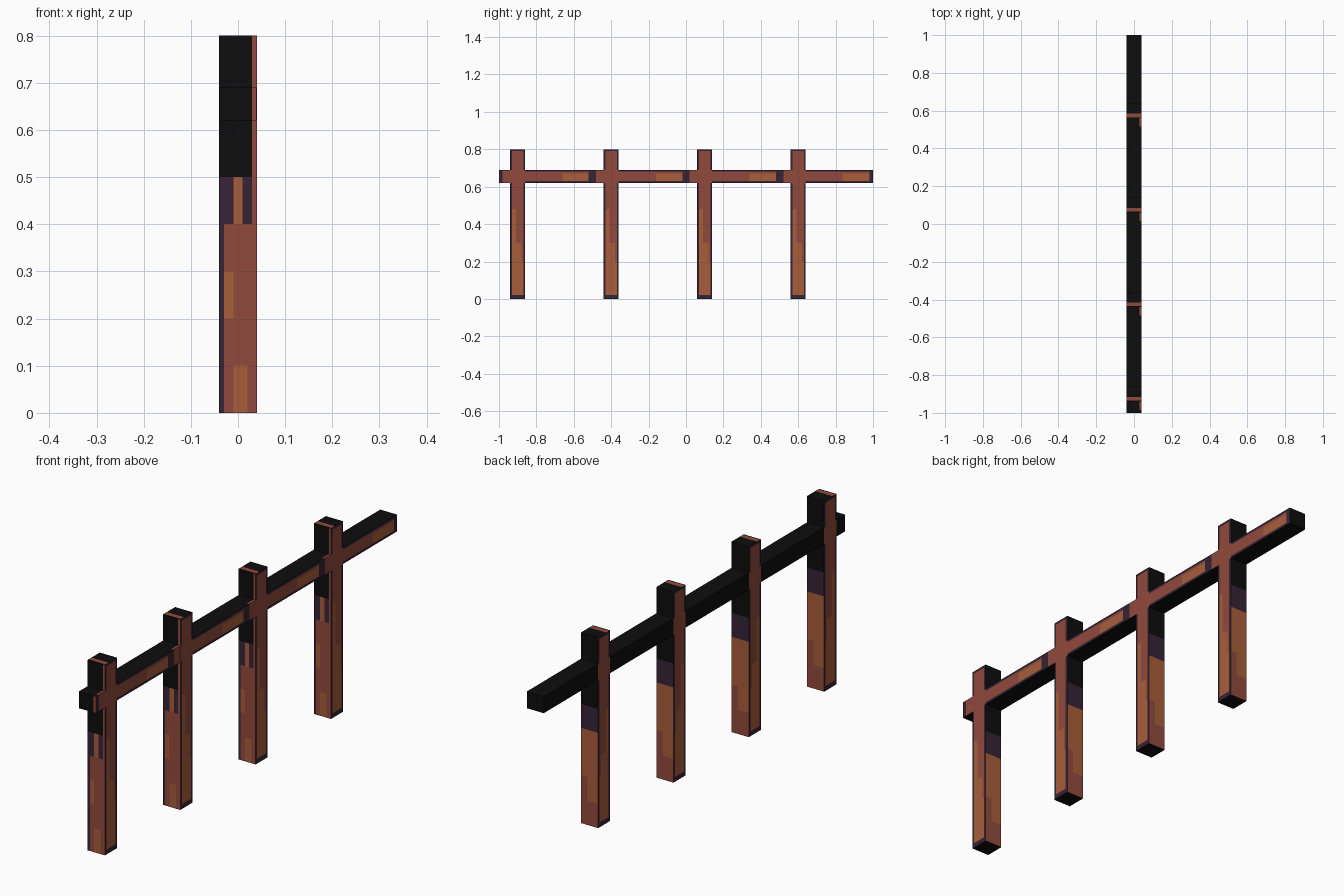
import bpy, bmesh
from mathutils import Vector

if "Cube" in bpy.data.objects:
    bpy.data.objects.remove(bpy.data.objects["Cube"])

# Flat colours
COLOURS = [("charcoal black", (0.004, 0.004, 0.004)),
           ("dark plum", (0.036, 0.017, 0.035)),
           ("red brown", (0.288, 0.067, 0.045)),
           ("rust orange", (0.392, 0.109, 0.042))]
BLACK, PLUM, RED, ORANGE = range(4)
mats = []
for name, rgb in COLOURS:
    m = bpy.data.materials.new(name)
    m.diffuse_color = (*rgb, 1)
    m.use_nodes = True
    m.node_tree.nodes["Principled BSDF"].inputs["Base Color"].default_value = m.diffuse_color
    mats.append(m)


def cut_box(name, lo, hi, cuts, rule, loc=(0, 0, 0)):
    """Box sliced along each axis; every face coloured by rule(centre, normal)."""
    bm = bmesh.new()
    bmesh.ops.create_cube(bm, size=1)
    for v in bm.verts:
        v.co = Vector([lo[i] + (v.co[i] + 0.5) * (hi[i] - lo[i]) for i in range(3)])
    for axis, values in enumerate(cuts):
        n = Vector((0, 0, 0))
        n[axis] = 1
        for c in values:
            bmesh.ops.bisect_plane(bm, geom=bm.verts[:] + bm.edges[:] + bm.faces[:],
                                   plane_co=n * c, plane_no=n)
    bm.normal_update()
    for f in bm.faces:
        f.material_index = rule(f.calc_center_median(), f.normal)
    me = bpy.data.meshes.new(name)
    bm.to_mesh(me)
    bm.free()
    for m in mats:
        me.materials.append(m)
    ob = bpy.data.objects.new(name, me)
    ob.location = loc
    bpy.context.collection.objects.link(ob)
    return ob


def post_rule(c, n):
    x, y, z = c
    if abs(n.z) > 0.5:                       # top with worn strip, dark base
        return RED if n.z > 0 and -0.035 < y < -0.015 else BLACK
    if abs(n.x) > 0.5:                       # broad sides: plum rim, rust heart
        if z < 0.02 or z > 0.79:
            return PLUM
        if abs(y) > 0.03:
            return RED if 0.62 < z < 0.69 else PLUM
        if z < 0.2 or (z < 0.3 and y < 0.02) or (0.3 < z < 0.48 and y < -0.01):
            return ORANGE
        return RED
    if n.y < 0:                              # front: charred top, worn corner
        if x > 0.03:
            return RED
        if z > 0.5:
            return BLACK
        if z > 0.4:
            return ORANGE if -0.01 < x < 0.01 else PLUM
        if x < -0.03:
            return PLUM
        if (0.2 < z < 0.3 and x < -0.01) or (z < 0.1 and -0.01 < x < 0.02):
            return ORANGE
        return RED
    if z > 0.5:                              # back: charred top, rust band
        return BLACK
    if z > 0.4:
        return PLUM
    return ORANGE if z > 0.2 or (z > 0.1 and x < 0.01) else RED


def rail_rule(c, n):
    x, y, z = c
    u = (y + 1) % 0.5                        # pattern repeats once per post
    if n.x > 0.5:
        if 0.02 < u < 0.14:
            return RED
        if z < 0.63 or z > 0.68 or u < 0.02 or u > 0.48:
            return PLUM
        return ORANGE if u > 0.34 and z < 0.67 else RED
    if n.y < -0.5 and x > 0.03:
        return RED
    if n.z > 0.5 and x > 0.03 and 0.015 < u < 0.06:
        return RED
    return BLACK


# Four posts
post_cuts = [(-0.03, -0.01, 0.01, 0.02, 0.03),
             (-0.035, -0.03, -0.015, -0.01, 0.02, 0.03),
             (0.02, 0.1, 0.2, 0.3, 0.4, 0.48, 0.5, 0.62, 0.69, 0.79)]
for k in range(4):
    cut_box(f"post_{k + 1}", (-0.04, -0.04, 0), (0.04, 0.04, 0.8), post_cuts,
            post_rule, (0, -0.9 + 0.5 * k, 0))

# Long rail through the posts, a hair narrower so the posts show on the sides
rail_y = [-1 + 0.5 * k + u for k in range(4)
          for u in (0, 0.015, 0.02, 0.06, 0.14, 0.34, 0.48)][1:]
cut_box("rail", (-0.0395, -1, 0.62), (0.0395, 1, 0.69),
        [(0.03,), rail_y, (0.63, 0.67, 0.68)], rail_rule)
